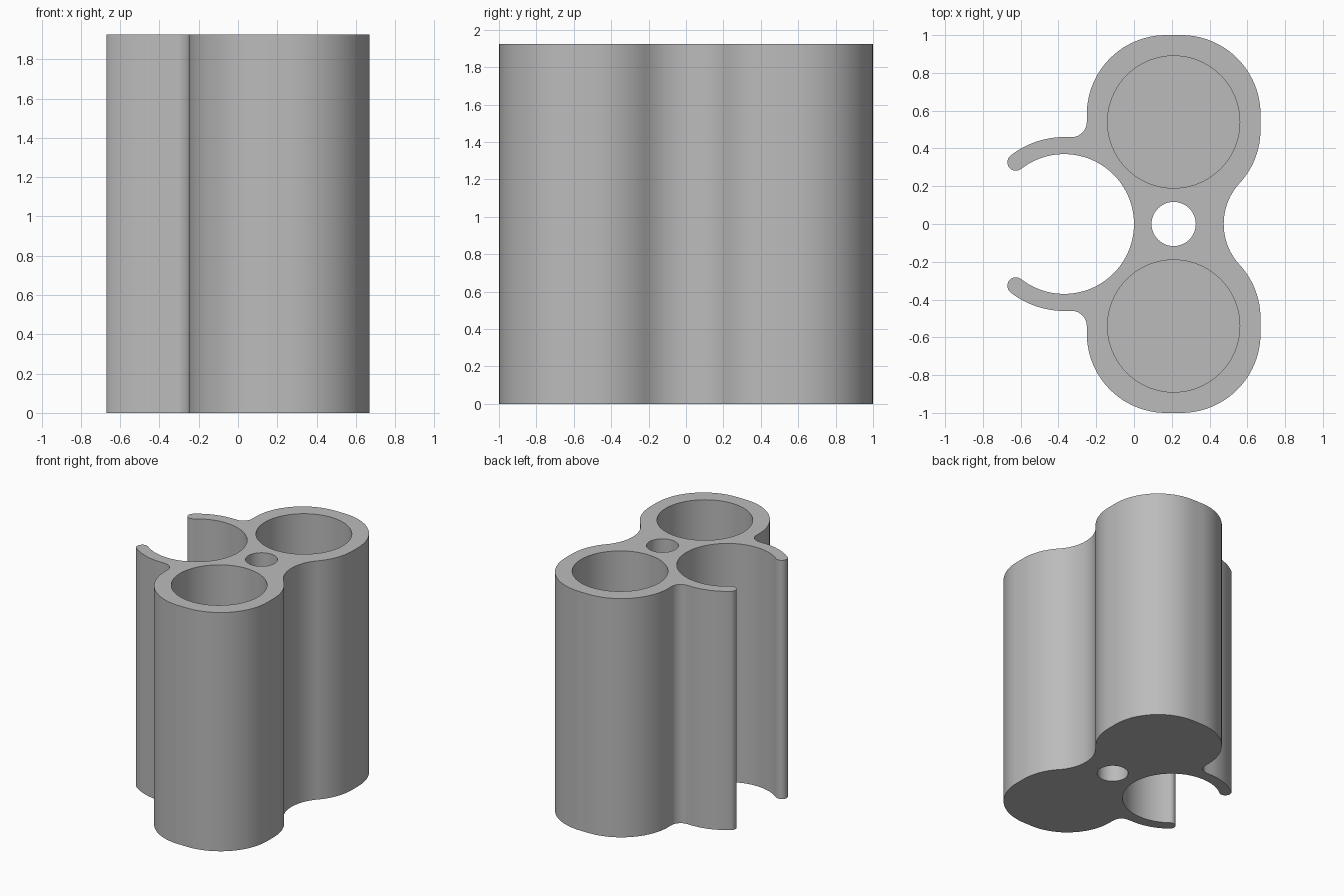
import bpy
import bmesh
from math import sin, cos, radians, degrees, atan2

HEIGHT = 1.925
FLOOR = 0.1
TUBE_X, TUBE_Y = 0.21, 0.54

cube = bpy.data.objects.get("Cube")
if cube:
    bpy.data.objects.remove(cube, do_unlink=True)

# Single grey plastic
grey = bpy.data.materials.new("grey plastic")
grey.use_nodes = True
colour = (0.5, 0.5, 0.5, 1)
grey.diffuse_color = colour
grey.node_tree.nodes["Principled BSDF"].inputs["Base Color"].default_value = colour


def arc(cx, cy, r, start, end, steps):
    """Points along an arc, angles in degrees."""
    angles = [radians(start + (end - start) * i / steps) for i in range(steps + 1)]
    return [(cx + r * cos(a), cy + r * sin(a)) for a in angles]


def prism(name, outline, bottom, top):
    """Solid made by raising a closed outline."""
    bm = bmesh.new()
    face = bm.faces.new([bm.verts.new((x, y, bottom)) for x, y in outline])
    raised = bmesh.ops.extrude_face_region(bm, geom=[face])["geom"]
    verts = [v for v in raised if isinstance(v, bmesh.types.BMVert)]
    bmesh.ops.translate(bm, verts=verts, vec=(0, 0, top - bottom))
    bmesh.ops.recalc_face_normals(bm, faces=bm.faces)
    mesh = bpy.data.meshes.new(name)
    bm.to_mesh(mesh)
    bm.free()
    mesh.materials.append(grey)
    obj = bpy.data.objects.new(name, mesh)
    bpy.context.collection.objects.link(obj)
    return obj


# Half outline: from the clip's inside, round the arm tip, round the tube, to the waist
clip_x, tip_angle = -0.37, 128
tip = arc(clip_x, 0, 0.415, tip_angle, tip_angle, 1)[0]
waist = degrees(atan2(0.5, 0.545))
half = []
for piece in (
    arc(clip_x, 0, 0.37, 0, tip_angle, 40),                      # clip inside
    arc(*tip, 0.045, tip_angle + 180, tip_angle, 12),            # arm tip
    arc(clip_x, 0, 0.46, tip_angle, 90, 12),                     # arm outside
    arc(-0.33, TUBE_Y, 0.08, -90, 0, 10),                        # fillet
    arc(TUBE_X - 0.04, TUBE_Y + 0.04, 0.42, 180, 90, 24),        # tube wall
    arc(TUBE_X + 0.04, TUBE_Y + 0.04, 0.42, 90, 0, 24),
    arc(TUBE_X + 0.04, TUBE_Y - 0.04, 0.42, 0, -waist, 12),
    arc(0.795, 0, 0.32, 180 - waist, 180, 14),                   # waist hollow
):
    for p in piece:
        if not half or abs(p[0] - half[-1][0]) + abs(p[1] - half[-1][1]) > 0.002:
            half.append(p)
outline = half + [(x, -y) for x, y in reversed(half[1:-1])]
holder = prism("double_tube_holder", outline, 0, HEIGHT)


def circle(cx, cy, r, steps):
    return arc(cx, cy, r, 0, 360, steps)[:-1]


# Two blind tube pockets and one through hole
cutters = [prism("pocket_cutter", circle(TUBE_X, side * TUBE_Y, 0.35, 80), FLOOR, HEIGHT + 0.1)
           for side in (-1, 1)]
cutters.append(prism("centre_hole_cutter", circle(TUBE_X, 0, 0.117, 48), -0.1, HEIGHT + 0.1))

bpy.ops.object.select_all(action="DESELECT")
bpy.context.view_layer.objects.active = holder
holder.select_set(True)
for cutter in cutters:
    cutter.hide_render = True
    cut = holder.modifiers.new("cut", "BOOLEAN")
    cut.operation = "DIFFERENCE"
    cut.solver = "EXACT"
    cut.object = cutter
    bpy.ops.object.modifier_apply(modifier=cut.name)
    bpy.data.objects.remove(cutter, do_unlink=True)

bpy.ops.object.shade_smooth_by_angle(angle=radians(30))
